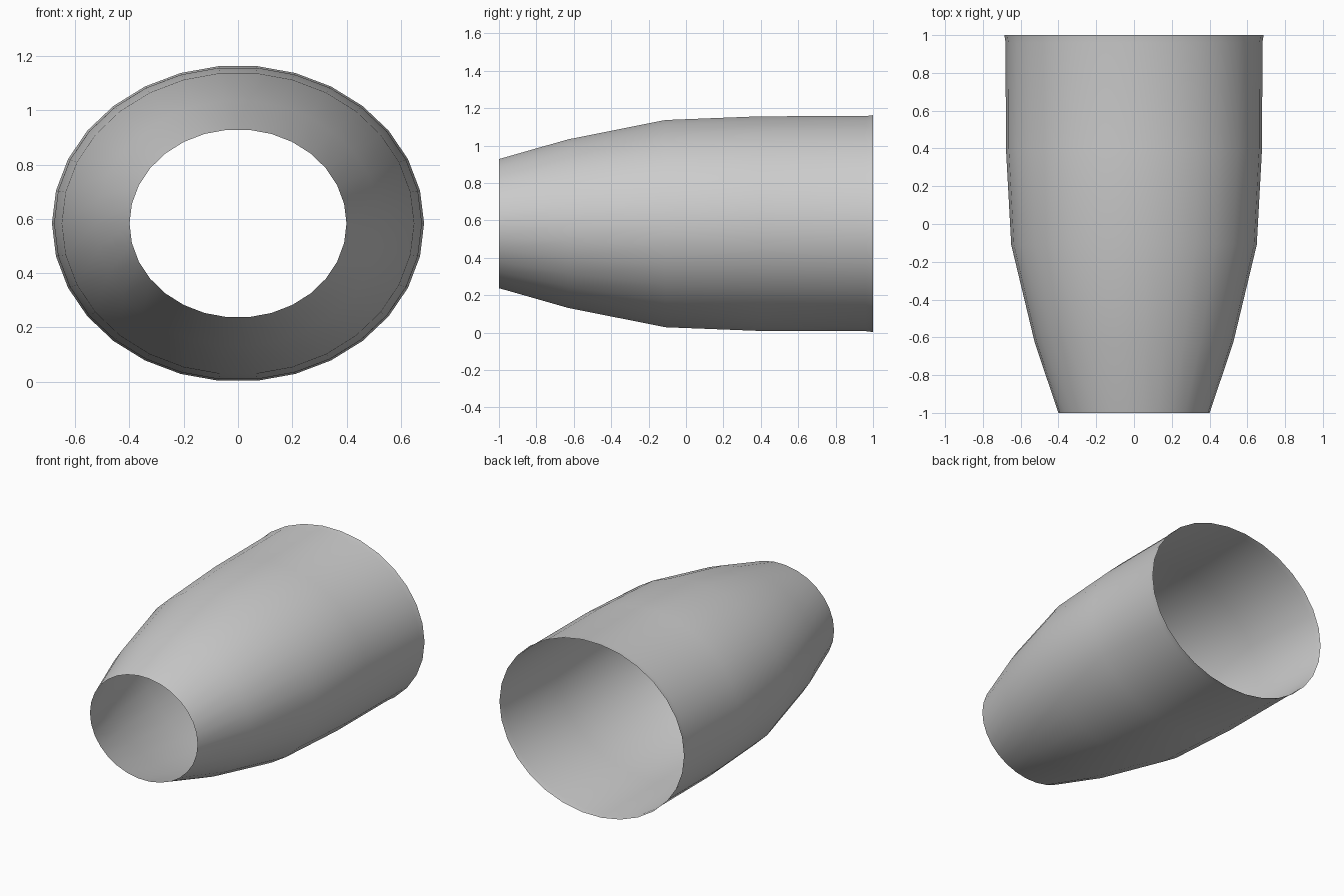
import bpy, bmesh, math

if "Cube" in bpy.data.objects:
    bpy.data.objects.remove(bpy.data.objects["Cube"])

SIDES = 30
CENTRE_Z = 0.583
# (y, half width, half height) of each elliptical ring, front to back
RINGS = [(-1.0, 0.40, 0.347), (-0.63, 0.525, 0.453), (-0.11, 0.65, 0.557),
         (0.40, 0.678, 0.577), (0.96, 0.68, 0.578), (1.0, 0.686, 0.583)]

# Open tapered shell with no end caps
bm = bmesh.new()
loops = []
for y, rx, rz in RINGS:
    loops.append([bm.verts.new((rx * math.cos(2 * math.pi * i / SIDES), y,
                                CENTRE_Z + rz * math.sin(2 * math.pi * i / SIDES)))
                  for i in range(SIDES)])
for a, b in zip(loops, loops[1:]):
    for i in range(SIDES):
        j = (i + 1) % SIDES
        face = bm.faces.new((a[i], a[j], b[j], b[i]))
        face.smooth = True
        # Point the normals away from the axis
        face.normal_update()
        c = face.calc_center_median()
        if face.normal.x * c.x + face.normal.z * (c.z - CENTRE_Z) < 0:
            face.normal_flip()

mesh = bpy.data.meshes.new("tapered_shell")
bm.to_mesh(mesh)
bm.free()
shell = bpy.data.objects.new("tapered_shell", mesh)
bpy.context.collection.objects.link(shell)
